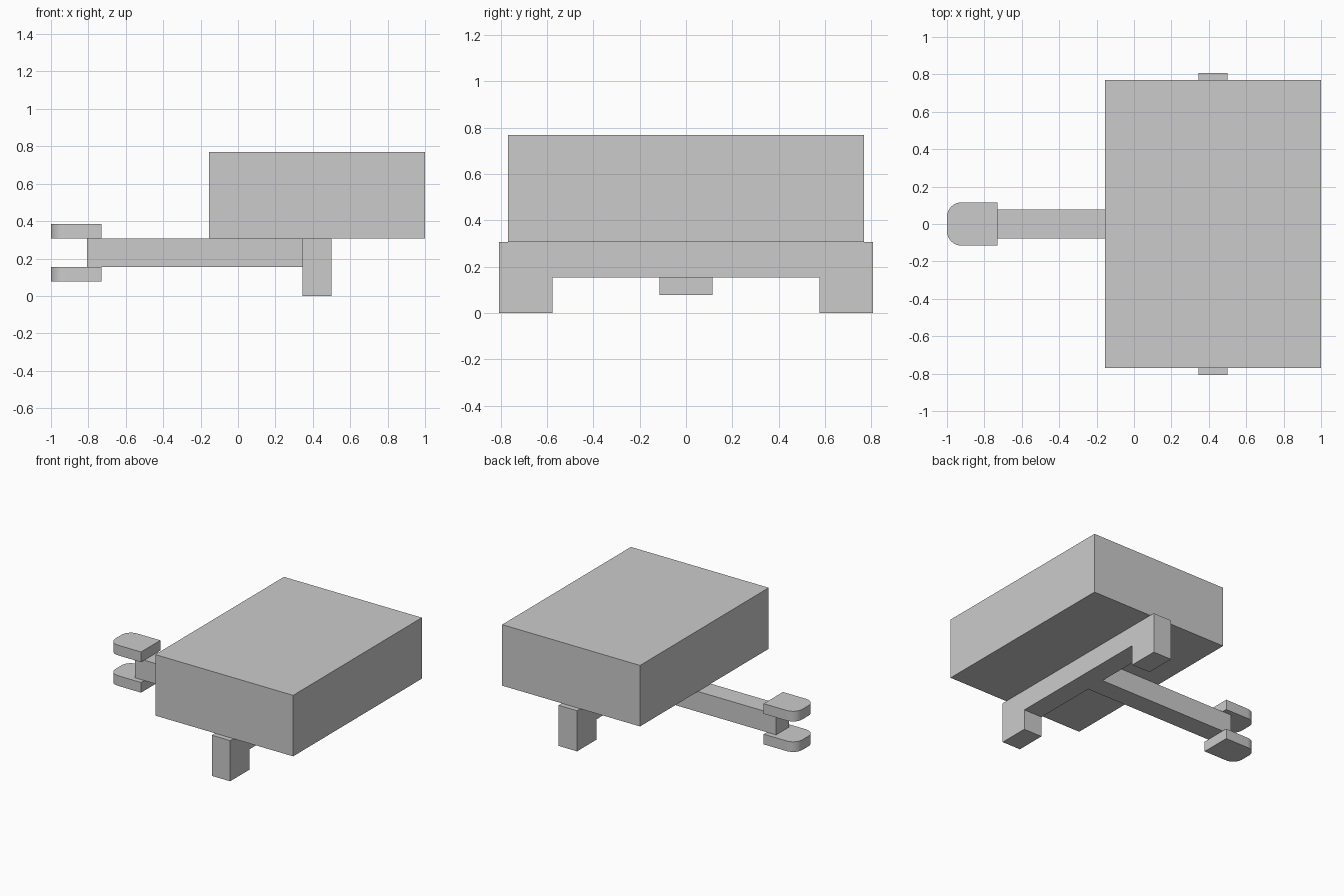
import bpy, bmesh
from math import sin, cos, pi, radians

if "Cube" in bpy.data.objects:
    bpy.data.objects.remove(bpy.data.objects["Cube"])

U = 1 / 13  # grid unit of the model


def prism(name, base, offset):
    """Extrude a planar outline (3D points, in grid units) along an offset."""
    bm = bmesh.new()
    face = bm.faces.new([bm.verts.new([c * U for c in p]) for p in base])
    ext = bmesh.ops.extrude_face_region(bm, geom=[face], use_keep_orig=True)
    moved = [g for g in ext["geom"] if isinstance(g, bmesh.types.BMVert)]
    bmesh.ops.translate(bm, verts=moved, vec=[c * U for c in offset])
    bmesh.ops.recalc_face_normals(bm, faces=bm.faces)
    mesh = bpy.data.meshes.new(name)
    bm.to_mesh(mesh)
    bm.free()
    obj = bpy.data.objects.new(name, mesh)
    bpy.context.collection.objects.link(obj)
    return obj


def box(name, x0, x1, y, z0, z1):
    base = [(x0, -y, z0), (x1, -y, z0), (x1, y, z0), (x0, y, z0)]
    return prism(name, base, (0, 0, z1 - z0))


# Main body and the long bar beneath it
box("body", -2, 13, 10, 4, 10)
box("draw_bar", -10.5, 4.5, 1, 2, 4)

# Axle beam with a leg at each end
half = [(10.5, 4), (10.5, 0), (7.5, 0), (7.5, 2)]
profile = half + [(-y, z) for y, z in reversed(half)]
prism("axle_with_legs", [(4.5, y, z) for y, z in profile], (2, 0, 0))

# Clevis plates above and below the bar tip, with rounded outer corners
corner = [(-12 - sin(a) , 0.5 + cos(a)) for a in (i * pi / 16 for i in range(9))]
side = [(-9.5, 1.5)] + corner
outline = side + [(x, -y) for x, y in reversed(side)]
for name, z in (("lower_clevis_plate", 1), ("upper_clevis_plate", 4)):
    plate = prism(name, [(x, y, z) for x, y in outline], (0, 0, 1))
    bpy.ops.object.select_all(action="DESELECT")
    plate.select_set(True)
    bpy.context.view_layer.objects.active = plate
    bpy.ops.object.shade_smooth_by_angle(angle=radians(30))
